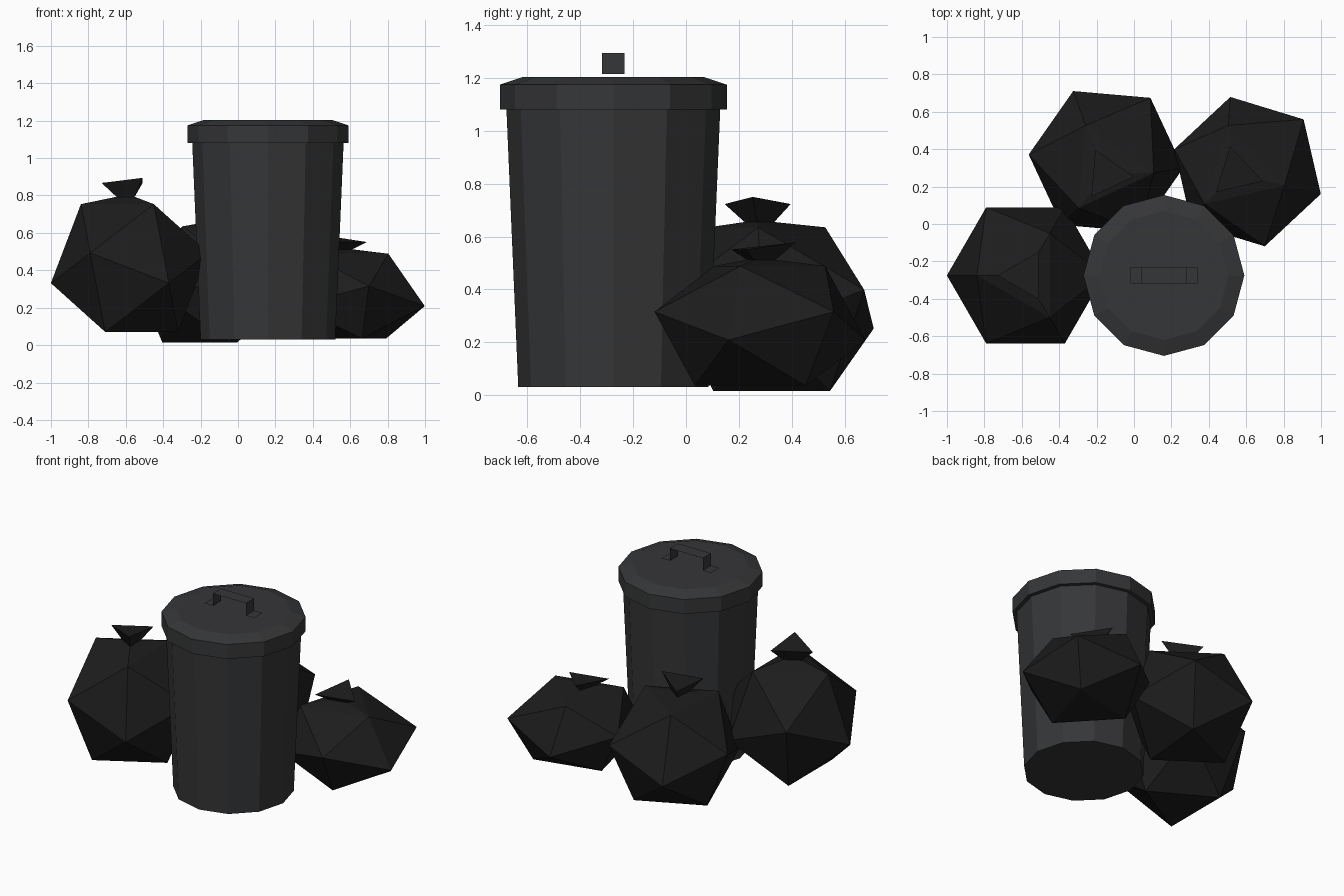
import bpy, bmesh
from math import sin, cos, pi, radians, atan2
from mathutils import Vector, Matrix

if "Cube" in bpy.data.objects:
    bpy.data.objects.remove(bpy.data.objects["Cube"])


def material(name, rgb):
    m = bpy.data.materials.new(name)
    m.diffuse_color = (*rgb, 1)
    m.use_nodes = True
    m.node_tree.nodes["Principled BSDF"].inputs["Base Color"].default_value = m.diffuse_color
    return m


CAN = material("dark_grey_metal", (0.036, 0.037, 0.039))
BAG = material("black_plastic", (0.012, 0.012, 0.012))
CX, CY = 0.16, -0.275


def finish(name, bm, mat):
    me = bpy.data.meshes.new(name)
    bm.to_mesh(me)
    bm.free()
    me.materials.append(mat)
    ob = bpy.data.objects.new(name, me)
    bpy.context.collection.objects.link(ob)
    return ob


def lathe(name, profile, sides=12):
    """Capped, flat-sided turned part from (radius, z) pairs, bottom to top."""
    bm = bmesh.new()
    rings = [[bm.verts.new((CX + r * cos(2 * pi * i / sides), CY + r * sin(2 * pi * i / sides), z))
              for i in range(sides)] for r, z in profile]
    for a, b in zip(rings, rings[1:]):
        for i in range(sides):
            j = (i + 1) % sides
            bm.faces.new((a[i], a[j], b[j], b[i]))
    bm.faces.new(rings[0][::-1])
    bm.faces.new(rings[-1])
    return finish(name, bm, CAN)


def handle(name):
    """Thin bent strip with two feet."""
    bm = bmesh.new()
    path = [(-0.18, 1.215), (-0.12, 1.215), (-0.12, 1.295),
            (0.12, 1.295), (0.12, 1.215), (0.18, 1.215)]
    rows = [[bm.verts.new((CX + x, CY + y, z)) for y in (-0.043, 0.043)] for x, z in path]
    for a, b in zip(rows, rows[1:]):
        bm.faces.new((a[0], b[0], b[1], a[1]))
    return finish(name, bm, CAN)


def bag(name, centre, radius, height, yaw, lean, neck, knot, high):
    """Icosahedron resting on a face; top face is drawn into a neck and flared knot.
    neck, knot: (x, y, z, radius); high: direction of the raised knot corner."""
    bm = bmesh.new()
    bmesh.ops.create_icosphere(bm, subdivisions=1, radius=1)
    bm.normal_update()
    top = max(bm.faces, key=lambda f: f.normal.z)
    turn = top.normal.rotation_difference(Vector((0, 0, 1))).to_matrix()
    bmesh.ops.rotate(bm, verts=bm.verts, cent=(0, 0, 0), matrix=turn)
    v = top.verts[0].co
    bmesh.ops.rotate(bm, verts=bm.verts, cent=(0, 0, 0),
                     matrix=Matrix.Rotation(radians(yaw) - atan2(v.y, v.x), 3, 'Z'))
    dirs = [w.co.to_2d().normalized() for w in top.verts]
    for w in bm.verts:
        x, y, z = w.co
        w.co = Vector(centre) + Vector((x * radius, y * radius, z * height))
    for w in top.verts:
        w.co += Vector((*lean, 0))
    h = Vector((cos(radians(high)), sin(radians(high))))
    for (x, y, z, r), lift in ((neck, 0), (knot, 0.018)):
        old = [w.co.copy() for w in top.verts]
        top = bmesh.ops.extrude_discrete_faces(bm, faces=[top])["faces"][0]
        for w in top.verts:
            d = dirs[min(range(3), key=lambda i: (old[i] - w.co).length)]
            w.co = (x + d.x * r, y + d.y * r, z + lift * d.dot(h))
    bmesh.ops.recalc_face_normals(bm, faces=bm.faces)
    return finish(name, bm, BAG)


# Trash can
lathe("can_body", [(0.36, 0.03), (0.405, 1.09)])
lathe("can_lid", [(0.43, 1.08), (0.43, 1.175), (0.345, 1.203)])
handle("lid_handle")

# Tied bags piled around it
bag("bag_left", (-0.58, -0.275, 0.412), 0.428, 0.43, 180, (0, 0),
    (-0.585, -0.275, 0.793, 0.065), (-0.583, -0.275, 0.876, 0.146), -60)
bag("bag_back", (-0.15, 0.335, 0.325), 0.422, 0.39, -5, (0, -0.04),
    (-0.145, 0.275, 0.655, 0.065), (-0.145, 0.265, 0.732, 0.145), -5)
bag("bag_right", (0.607, 0.28, 0.262), 0.417, 0.285, -17, (-0.045, 0),
    (0.55, 0.275, 0.512, 0.065), (0.547, 0.272, 0.56, 0.148), 103)
